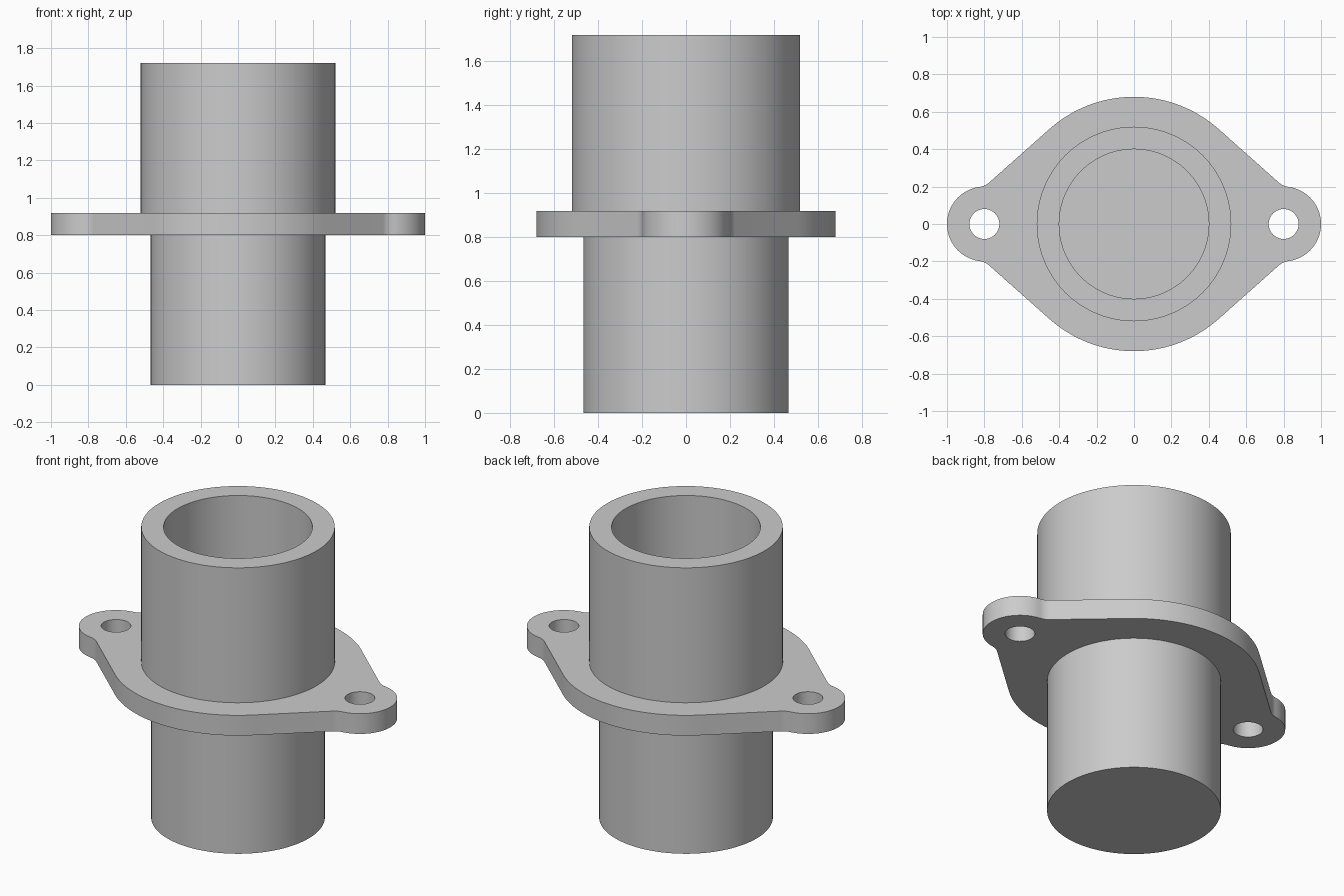
import bpy, bmesh, math
from mathutils import Vector

if "Cube" in bpy.data.objects:
    bpy.data.objects.remove(bpy.data.objects["Cube"])

SEG = 96
Z0, Z1, Z2 = 0.80, 0.92, 1.72   # flange underside, flange top, rim

metal = bpy.data.materials.new("plain grey")
metal.diffuse_color = (0.6, 0.6, 0.6, 1)
metal.use_nodes = True
metal.node_tree.nodes["Principled BSDF"].inputs["Base Color"].default_value = metal.diffuse_color


def finish(bm, name):
    bmesh.ops.remove_doubles(bm, verts=bm.verts, dist=1e-5)
    bmesh.ops.recalc_face_normals(bm, faces=bm.faces)
    mesh = bpy.data.meshes.new(name)
    bm.to_mesh(mesh)
    bm.free()
    ob = bpy.data.objects.new(name, mesh)
    bpy.context.collection.objects.link(ob)
    mesh.materials.append(metal)
    bpy.ops.object.select_all(action='DESELECT')
    ob.select_set(True)
    bpy.context.view_layer.objects.active = ob
    bpy.ops.object.shade_smooth_by_angle(angle=math.radians(30))
    return ob


def arc(cx, cy, r, a0, a1, n):
    return [(cx + r * math.cos(a0 + (a1 - a0) * i / n),
             cy + r * math.sin(a0 + (a1 - a0) * i / n)) for i in range(n + 1)]


def lathe(name, profile):
    """Stack rings of (radius, z) and cap both ends."""
    bm = bmesh.new()
    rings = [[bm.verts.new((x, y, z)) for x, y in
              arc(0, 0, r, 0, 2 * math.pi, SEG)[:-1]] for r, z in profile]
    for a, b in zip(rings, rings[1:]):
        for i in range(SEG):
            j = (i + 1) % SEG
            bm.faces.new((a[i], a[j], b[j], b[i]))
    bm.faces.new(rings[0])
    bm.faces.new(rings[-1])
    return finish(bm, name)


# solid lower plug and hollow upper sleeve
lathe("lower_plug", [(0.467, 0), (0.467, Z0)])
lathe("upper_sleeve", [(0.52, Z1), (0.52, Z2), (0.40, Z2), (0.40, Z1)])

# flange outline: ear arc, concave fillet, straight side, large central arc
R, ear_x, ear_r, fil = 0.68, 0.80, 0.20, 0.10
ang = math.radians(48.4)
n = Vector((math.cos(ang), math.sin(ang)))
t = Vector((-n.y, n.x))
off = R + fil - n.x * ear_x
fc = Vector((ear_x, 0)) + n * off + t * math.sqrt((ear_r + fil) ** 2 - off ** 2)
ear_end = math.atan2(fc.y, fc.x - ear_x)
quarter = (arc(ear_x, 0, ear_r, 0, ear_end, 20)
           + arc(fc.x, fc.y, fil, ear_end + math.pi, ang + math.pi, 8)[1:]
           + arc(0, 0, R, ang, math.pi / 2, 16))
half = quarter + [(-x, y) for x, y in reversed(quarter[:-1])]
outline = half + [(x, -y) for x, y in reversed(half[1:-1])]

# flange plate with two bolt holes
bm = bmesh.new()
loops = [outline] + [arc(s * ear_x, 0, 0.08, 0, 2 * math.pi, 48)[:-1] for s in (-1, 1)]
edges = []
for loop in loops:
    vs = [bm.verts.new((x, y, Z0)) for x, y in loop]
    edges += [bm.edges.new((vs[i], vs[(i + 1) % len(vs)])) for i in range(len(vs))]
bmesh.ops.triangle_fill(bm, edges=edges, use_beauty=True, normal=(0, 0, 1))
ext = bmesh.ops.extrude_face_region(bm, geom=bm.faces[:], use_keep_orig=True)
bmesh.ops.translate(bm, vec=(0, 0, Z1 - Z0),
                    verts=[v for v in ext["geom"] if isinstance(v, bmesh.types.BMVert)])
finish(bm, "flange")
